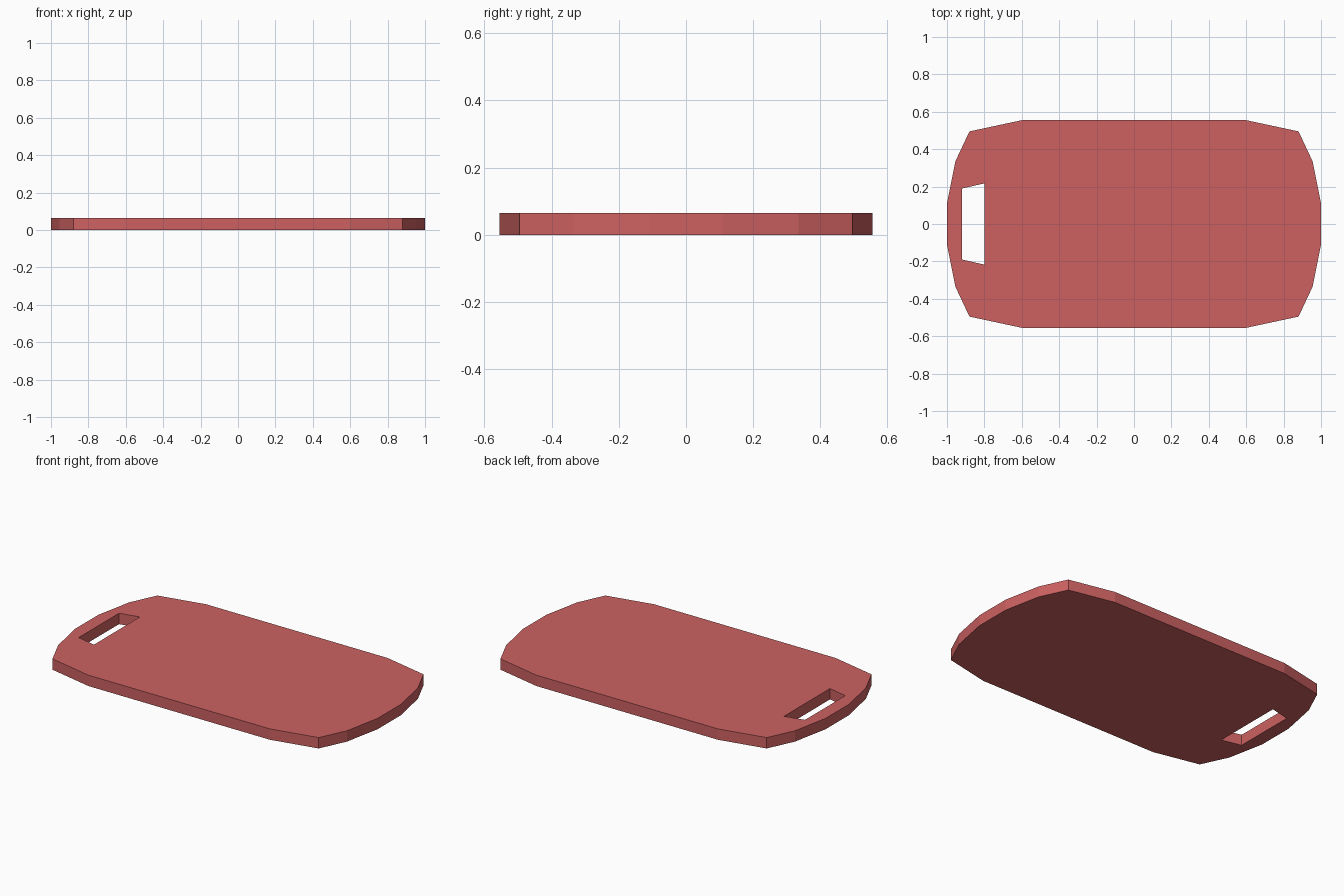
import bpy, bmesh

if "Cube" in bpy.data.objects:
    bpy.data.objects.remove(bpy.data.objects["Cube"])

THICK = 0.065

# Outline: one quarter mirrored into a full loop
quarter = [(1.0, 0.11), (0.955, 0.335), (0.88, 0.495), (0.6, 0.555)]
half = quarter + [(-x, y) for x, y in reversed(quarter)]
outline = half + [(x, -y) for x, y in reversed(half)]

# Handle slot near the left end
slot = [(-0.8, 0.217), (-0.92, 0.19), (-0.92, -0.19), (-0.8, -0.217)]

bm = bmesh.new()


def add_loop(points):
    verts = [bm.verts.new((x, y, 0)) for x, y in points]
    return [bm.edges.new((v, verts[(i + 1) % len(verts)])) for i, v in enumerate(verts)]


# Flat face with the slot open, then raised to thickness
edges = add_loop(outline) + add_loop(slot)
bmesh.ops.triangle_fill(bm, edges=edges, use_beauty=True, use_dissolve=False)
ext = bmesh.ops.extrude_face_region(bm, geom=bm.faces[:], use_keep_orig=True)
top = [g for g in ext["geom"] if isinstance(g, bmesh.types.BMVert)]
bmesh.ops.translate(bm, vec=(0, 0, THICK), verts=top)
bmesh.ops.recalc_face_normals(bm, faces=bm.faces[:])

mesh = bpy.data.meshes.new("cutting_board")
bm.to_mesh(mesh)
bm.free()
board = bpy.data.objects.new("cutting_board", mesh)
bpy.context.collection.objects.link(board)

# Red material
red = bpy.data.materials.new("red_board")
red.diffuse_color = (0.61, 0.12, 0.12, 1)
red.use_nodes = True
red.node_tree.nodes["Principled BSDF"].inputs["Base Color"].default_value = red.diffuse_color
mesh.materials.append(red)
